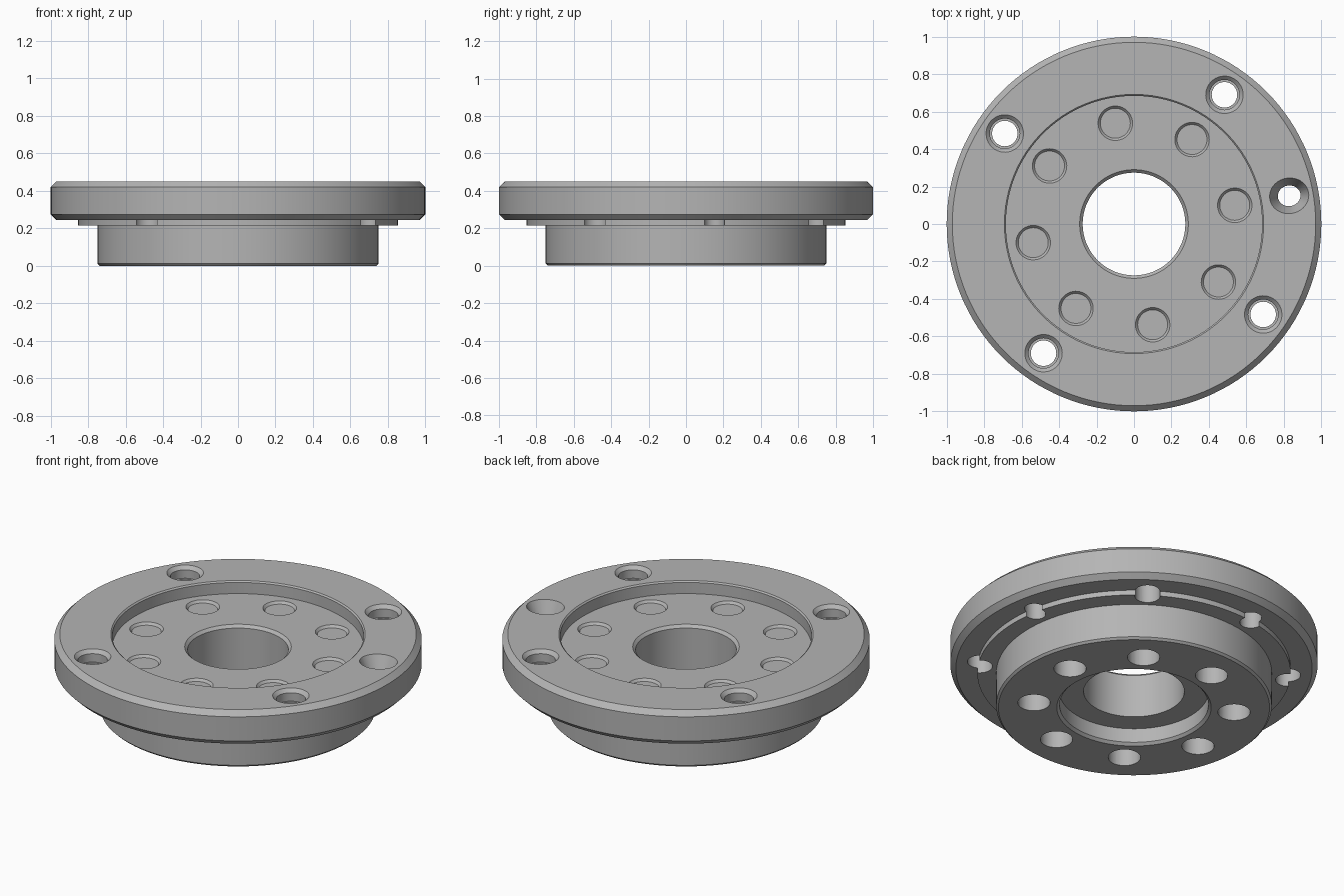
import bpy
import bmesh
import math
from mathutils import Matrix, Vector

cube = bpy.data.objects.get("Cube")
if cube:
    bpy.data.objects.remove(cube, do_unlink=True)

steel = bpy.data.materials.new("light grey metal")
steel.use_nodes = True
GREY = (0.46, 0.46, 0.46, 1)
steel.diffuse_color = GREY
steel.node_tree.nodes["Principled BSDF"].inputs["Base Color"].default_value = GREY


def lathe(bm, profile, sides, matrix=Matrix(), ring=False):
    """Revolve (radius, z) points about z; capped, or closed on itself as a ring."""
    loops = []
    for r, z in profile:
        loops.append([bm.verts.new(matrix @ Vector((r * math.cos(a), r * math.sin(a), z)))
                      for a in (2 * math.pi * i / sides for i in range(sides))])
    faces = []
    pairs = list(zip(loops, loops[1:]))
    if ring:
        pairs.append((loops[-1], loops[0]))
    else:
        faces += [bm.faces.new(loops[0]), bm.faces.new(loops[-1])]
    for low, high in pairs:
        for i in range(sides):
            j = (i + 1) % sides
            faces.append(bm.faces.new((low[i], low[j], high[j], high[i])))
    bmesh.ops.recalc_face_normals(bm, faces=faces)


def make_object(name, bm):
    mesh = bpy.data.meshes.new(name)
    bm.to_mesh(mesh)
    bm.free()
    obj = bpy.data.objects.new(name, mesh)
    bpy.context.collection.objects.link(obj)
    return obj


def polar(radius, degrees):
    """Placement on a bolt circle, turned to face outward."""
    turn = Matrix.Rotation(math.radians(degrees), 4, "Z")
    return turn @ Matrix.Translation((radius, 0, 0))


TOP, FLOOR, UNDER, LEDGE = 0.45, 0.375, 0.245, 0.215

# Turned body: drum, ledge, flange, shallow top recess and stepped bore
body_profile = [
    (0.42, 0), (0.738, 0), (0.75, 0.012), (0.75, LEDGE),
    (0.853, LEDGE), (0.853, UNDER), (0.97, UNDER), (1, UNDER + 0.03),
    (1, TOP - 0.03), (0.97, TOP), (0.692, TOP), (0.684, TOP - 0.008),
    (0.684, FLOOR), (0.29, FLOOR), (0.274, FLOOR - 0.016),
    (0.274, 0.1), (0.405, 0.1), (0.405, 0.015),
]
bm = bmesh.new()
lathe(bm, body_profile, 128, ring=True)
body = make_object("flange_body", bm)
body.data.materials.append(steel)

# Hole cutters
bm = bmesh.new()
stepped_hole = [(0.068, 0.1), (0.068, TOP - 0.07), (0.08, TOP - 0.07),
                (0.08, TOP - 0.02), (0.1, TOP), (0.1, TOP + 0.1)]
for k in range(4):
    lathe(bm, stepped_hole, 40, polar(0.842, 55 + 90 * k))

# Slightly oval tapered hole
oval = polar(0.842, 10.3) @ Matrix.Diagonal((1.05, 0.95, 1, 1))
lathe(bm, [(0.058, 0.1), (0.058, TOP - 0.1), (0.1, TOP), (0.1, TOP + 0.1)], 40, oval)

# Blind locating hole under the flange
lathe(bm, [(0.06, 0.1), (0.06, 0.34)], 40, polar(0.842, 99))

# Drum bolt circle: shallow dished caps above, blind holes below
for k in range(8):
    place = polar(0.547, 10.5 + 45 * k)
    lathe(bm, [(0.08, FLOOR - 0.014), (0.092, FLOOR), (0.092, TOP + 0.1)], 40, place)
    lathe(bm, [(0.088, -0.1), (0.088, 0.28)], 40, place)
cutter = make_object("hole_cutter", bm)
cutter.hide_render = True

# Cut the holes and keep the result as the mesh
cut = body.modifiers.new("holes", "BOOLEAN")
cut.operation = "DIFFERENCE"
cut.solver = "EXACT"
cut.object = cutter
bpy.ops.object.select_all(action="DESELECT")
bpy.context.view_layer.objects.active = body
body.select_set(True)
bpy.ops.object.modifier_apply(modifier=cut.name)
bpy.data.objects.remove(cutter, do_unlink=True)
bpy.ops.object.shade_smooth_by_angle(angle=math.radians(20))
